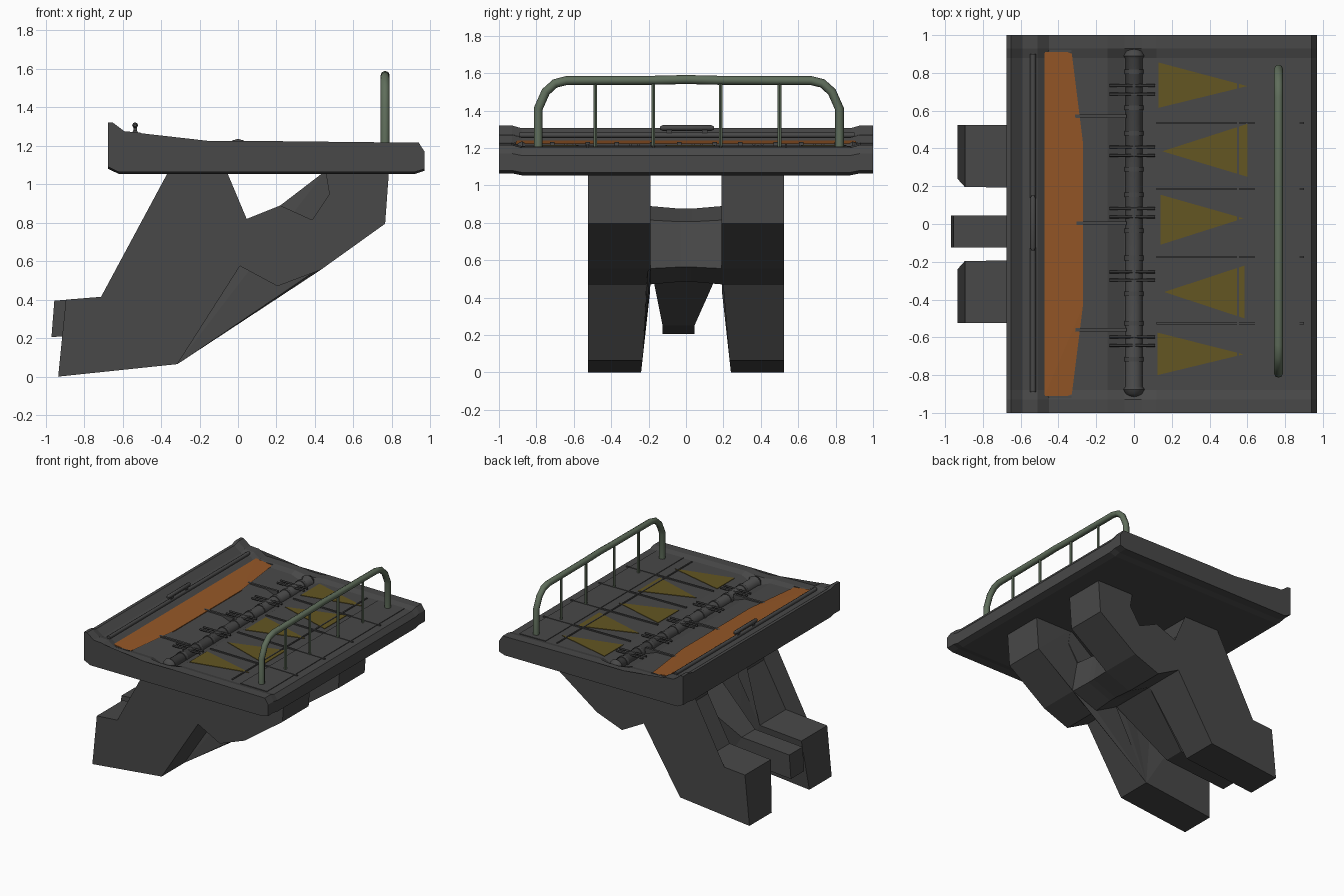
import bpy, bmesh, math
from mathutils import Vector

if "Cube" in bpy.data.objects:
    bpy.data.objects.remove(bpy.data.objects["Cube"])


def material(name, rgb):
    m = bpy.data.materials.new(name)
    m.diffuse_color = (*rgb, 1)
    m.use_nodes = True
    m.node_tree.nodes["Principled BSDF"].inputs["Base Color"].default_value = m.diffuse_color
    return m


GREY = material("dark grey", (0.065, 0.065, 0.065))
ORANGE = material("burnt orange", (0.30, 0.095, 0.02))
YELLOW = material("dull yellow", (0.125, 0.092, 0.016))
GREEN = material("grey green", (0.115, 0.155, 0.105))


def finish(name, bm, mat, smooth=False):
    bmesh.ops.recalc_face_normals(bm, faces=bm.faces)
    me = bpy.data.meshes.new(name)
    bm.to_mesh(me)
    bm.free()
    me.materials.append(mat)
    ob = bpy.data.objects.new(name, me)
    bpy.context.collection.objects.link(ob)
    if smooth:
        bpy.ops.object.select_all(action='DESELECT')
        ob.select_set(True)
        bpy.context.view_layer.objects.active = ob
        bpy.ops.object.shade_smooth_by_angle(angle=math.radians(50))
    return ob


def loft(name, rings, mat, smooth=False):
    """Skin a list of equal-length closed rings and cap both ends."""
    bm = bmesh.new()
    vs = [[bm.verts.new(p) for p in r] for r in rings]
    n = len(rings[0])
    for a, b in zip(vs, vs[1:]):
        for i in range(n):
            j = (i + 1) % n
            bm.faces.new((a[i], a[j], b[j], b[i]))
    caps = [bm.faces.new(vs[0]), bm.faces.new(vs[-1])]
    bmesh.ops.triangulate(bm, faces=caps)
    return finish(name, bm, mat, smooth)


def lathe_y(name, x, z, stations, mat, sides=10):
    """Round part along y from (y, radius) stations."""
    rings = [[(x + r * math.cos(2 * math.pi * k / sides), y, z + r * math.sin(2 * math.pi * k / sides))
              for k in range(sides)] for y, r in stations]
    return loft(name, rings, mat, True)


def box(name, x0, x1, y0, y1, z0, z1, mat):
    return loft(name, [[(x0, y0, z), (x1, y0, z), (x1, y1, z), (x0, y1, z)] for z in (z0, z1)], mat)


def tube(name, pts, radius, mat, res=2):
    cu = bpy.data.curves.new(name, 'CURVE')
    cu.dimensions = '3D'
    cu.bevel_depth, cu.bevel_resolution, cu.use_fill_caps = radius, res, True
    sp = cu.splines.new('POLY')
    sp.points.add(len(pts) - 1)
    for p, co in zip(sp.points, pts):
        p.co = (*co, 1)
    cu.materials.append(mat)
    ob = bpy.data.objects.new(name, cu)
    bpy.context.collection.objects.link(ob)
    bpy.ops.object.select_all(action='DESELECT')
    ob.select_set(True)
    bpy.context.view_layer.objects.active = ob
    bpy.ops.object.convert(target='MESH')
    bpy.ops.object.shade_smooth_by_angle(angle=math.radians(50))


# Deck: upper and lower outline, slightly sunk between the two side edges
UPPER = [(-0.675, 1.32), (-0.65, 1.32), (-0.59, 1.275), (-0.51, 1.27), (-0.45, 1.23),
         (-0.14, 1.224), (-0.05, 1.211), (0.04, 1.211), (0.12, 1.225), (0.94, 1.216)]
LOWER = [(0.97, 1.17), (0.97, 1.08), (0.92, 1.064), (-0.62, 1.064), (-0.675, 1.09)]


def deck_ring(y, t):
    up = [(x, y, z - t * (0.035 if -0.1 < x < 0.1 else 0.014)) for x, z in UPPER]
    return up + [(x, y, z - 0.01 * t) for x, z in LOWER]


loft("deck", [deck_ring(y, t) for y, t in
              ((-1, 0), (-0.93, 0), (-0.88, 1), (0.88, 1), (0.93, 0), (1, 0))], GREY)


def top(x):
    pts = [(p[0], p[2]) for p in deck_ring(0, 1)[:len(UPPER)]]
    for (xa, za), (xb, zb) in zip(pts, pts[1:]):
        if xa <= x <= xb:
            return za + (zb - za) * (x - xa) / (xb - xa)


def plate(name, pts, h, mat):
    loft(name, [[(x, y, top(x) + d) for x, y in pts] for d in (-0.003, h)], mat)


# Orange strip and its dark end blocks
plate("orange_strip", [(-0.475, -0.91), (-0.33, -0.91), (-0.33, -0.56), (-0.27, -0.43),
                       (-0.27, 0.43), (-0.33, 0.56), (-0.33, 0.91), (-0.475, 0.91)], 0.006, ORANGE)
for s in (-1, 1):
    box("strip_end", -0.475, -0.33, s * 0.91, s * 0.92, 1.2, 1.228, GREY)

# Alternating yellow triangles: base x, base low y, base high y, tip x, tip y
for bx, y0, y1, tx, ty in ((0.13, 0.615, 0.855, 0.60, 0.73), (0.60, 0.25, 0.53, 0.15, 0.385),
                           (0.14, -0.11, 0.155, 0.58, 0.03), (0.585, -0.5, -0.22, 0.16, -0.36),
                           (0.125, -0.8, -0.575, 0.58, -0.69)):
    plate("yellow_triangle", [(bx, y0), (bx, y1), (tx, ty)], 0.004, YELLOW)

# Ribs and tread plate on the deck
for y in (-0.525, -0.175, 0.185, 0.535):
    plate("deck_rib", [(0.12, y - 0.006), (0.9, y - 0.006), (0.9, y + 0.006), (0.12, y + 0.006)], 0.009, GREY)
for y in (-0.56, 0.005, 0.57):
    box("short_rib", -0.33, -0.04, y - 0.009, y + 0.009, 1.17, 1.222, GREY)
plate("long_rib", [(0.545, -0.86), (0.555, -0.86), (0.555, 0.86), (0.545, 0.86)], 0.007, GREY)
plate("tread_plate", [(0.64, -0.88), (0.875, -0.88), (0.875, 0.88), (0.64, 0.88)], 0.005, GREY)

# Hinge pipe with rounded ends, collars and clamp rods
lathe_y("hinge_pipe", 0, 1.18, [(-0.915, 0.02), (-0.9, 0.045), (-0.875, 0.056), (-0.86, 0.045),
                               (0.875, 0.045), (0.89, 0.056), (0.915, 0.045), (0.93, 0.02)], GREY, 12)
for y in (-0.62, -0.275, 0.06, 0.385, 0.71):
    for s in (-1, 1):
        yc = y + s * 0.095
        lathe_y("pipe_collar", 0, 1.18, [(yc - 0.012, 0.051), (yc + 0.012, 0.051)], GREY, 12)
        yr = y + s * 0.022
        tube("clamp_rod", [(-0.13, yr, 1.218), (0.11, yr, 1.218)], 0.008, GREY, 1)

# Rear bar and raised grab handle
lathe_y("rear_bar", -0.535, 1.268, [(-0.89, 0.015), (0.9, 0.015)], GREY, 8)
lathe_y("grab_handle", -0.535, 1.307, [(-0.14, 0.008), (-0.125, 0.015), (0.135, 0.015), (0.15, 0.008)], GREY, 8)
for y in (-0.09, 0.1):
    box("handle_post", -0.544, -0.526, y - 0.015, y + 0.015, 1.25, 1.305, GREY)

# Guard rail
X = 0.765
tube("guard_rail", [(X, y, z) for y, z in (
    (-0.79, 1.19), (-0.79, 1.41), (-0.75, 1.5), (-0.70, 1.545), (-0.64, 1.56), (-0.17, 1.562), (0, 1.566),
    (0.17, 1.562), (0.67, 1.56), (0.73, 1.545), (0.78, 1.5), (0.82, 1.41), (0.82, 1.19))], 0.024, GREEN)
for y in (-0.485, -0.175, 0.185, 0.5):
    tube("rail_post", [(X, y, 1.19), (X, y, 1.56)], 0.011, GREEN, 1)

# Forked support legs, mirrored; the inner side narrows towards the foot
LEG = [(-0.36, 1.07), (-0.33, 0.78), (-0.525, 0.43), (-0.895, 0.40), (-0.935, 0.0), (-0.315, 0.065),
       (0.01, 0.575), (0.205, 0.47), (0.43, 0.555), (0.765, 0.795), (0.785, 1.07), (0.455, 1.07),
       (0.475, 0.95), (0.385, 0.815), (0.22, 0.89), (0.045, 0.82), (-0.09, 0.96), (-0.06, 1.07)]


def inner(x, z):
    return 0.19 + (0.05 * (0.45 - z) / 0.45 if z < 0.45 else 0)


for s, label in ((-1, "front"), (1, "back")):
    loft(label + "_leg", [[(x, s * inner(x, z), z) for x, z in LEG],
                          [(x, s * 0.525, z) for x, z in LEG]], GREY)

# Bridge between the legs, pinched at the middle
BRIDGE = [(0.045, 0.82), (0.22, 0.89), (0.385, 0.815), (0.43, 0.555), (0.205, 0.47), (0.01, 0.575)]
rings = []
for y, k in ((-0.2, 1), (-0.03, 0.93), (0.03, 0.93), (0.2, 1)):
    rings.append([(0.21 + (x - 0.21) * k, y, 0.68 + (z - 0.68) * k) for x, z in BRIDGE])
loft("bridge", rings, GREY)

# Centre tail: flat foot rising to the bridge and widening, as (x, z low, x, z high, y0, y1)
TAIL = [(-0.97, 0.205, -0.955, 0.395, -0.125, 0.045), (-0.42, 0.25, -0.53, 0.425, -0.125, 0.045),
        (0.01, 0.575, -0.13, 0.76, -0.19, 0.19), (0.21, 0.55, 0.1, 0.82, -0.19, 0.19)]
loft("centre_tail", [[(xa, y0, za), (xa, y1, za), (xb, y1, zb), (xb, y0, zb)]
                     for xa, za, xb, zb, y0, y1 in TAIL], GREY)
